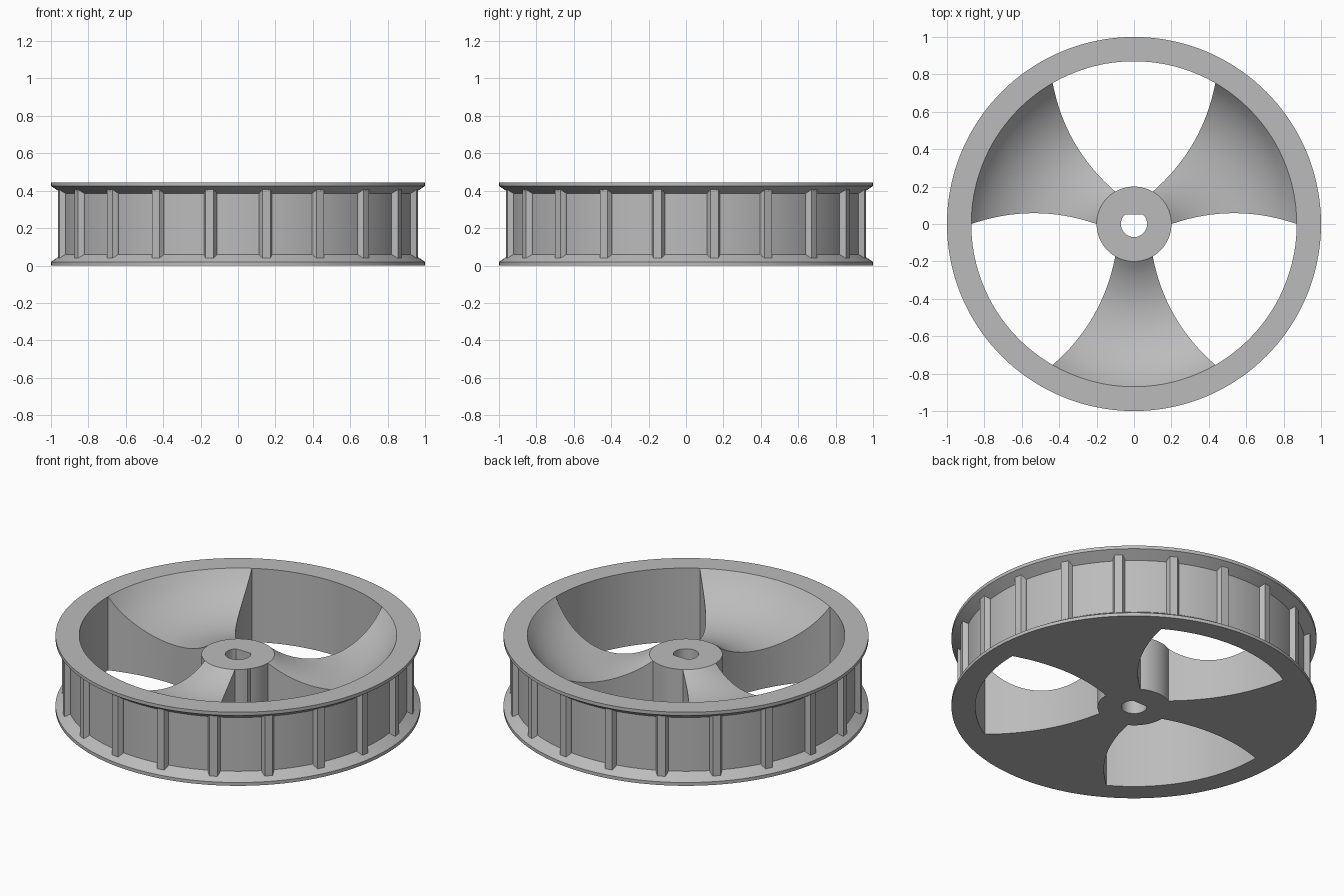
import bpy, bmesh, math

if "Cube" in bpy.data.objects:
    bpy.data.objects.remove(bpy.data.objects["Cube"])

grey = bpy.data.materials.new("plain_grey")
grey.diffuse_color = (0.5, 0.5, 0.5, 1)
grey.use_nodes = True
grey.node_tree.nodes["Principled BSDF"].inputs["Base Color"].default_value = grey.diffuse_color


def finish(name, bm):
    bmesh.ops.recalc_face_normals(bm, faces=bm.faces[:])
    me = bpy.data.meshes.new(name)
    bm.to_mesh(me)
    bm.free()
    me.materials.append(grey)
    ob = bpy.data.objects.new(name, me)
    bpy.context.collection.objects.link(ob)
    return ob


def lathe(name, profile, n=144):
    """Revolve a closed (r, z) profile about the z axis."""
    bm = bmesh.new()
    rings = [[bm.verts.new((r * math.cos(2 * math.pi * i / n),
                            r * math.sin(2 * math.pi * i / n), z))
              for r, z in profile] for i in range(n)]
    k = len(profile)
    for i in range(n):
        a, b = rings[i], rings[(i + 1) % n]
        for j in range(k):
            bm.faces.new((a[j], b[j], b[(j + 1) % k], a[(j + 1) % k]))
    return finish(name, bm)


def prism(name, outline, z0, z1):
    """Extrude a 2D outline between two heights."""
    bm = bmesh.new()
    face = bm.faces.new([bm.verts.new((x, y, z0)) for x, y in outline])
    ext = bmesh.ops.extrude_face_region(bm, geom=[face])
    for v in ext["geom"]:
        if isinstance(v, bmesh.types.BMVert):
            v.co.z = z1
    return finish(name, bm)


def cut(body, cutter):
    mod = body.modifiers.new("cut", "BOOLEAN")
    mod.operation, mod.solver, mod.object = "DIFFERENCE", "EXACT", cutter
    bpy.context.view_layer.objects.active = body
    bpy.ops.object.modifier_apply(modifier=mod.name)
    bpy.data.objects.remove(cutter)


# Wheel body: grooved rim, dished web and hub
HUB, RIM, TOP, HUB_TOP = 0.2, 0.87, 0.445, 0.33
cx, cz, R = 0.479, 0.714, 0.476
profile = [(0.02, 0), (1, 0), (1, 0.02), (0.94, 0.06), (0.94, 0.385),
           (1, 0.425), (1, TOP), (RIM, TOP)]
for i in range(1, 20):
    r = RIM + (HUB - RIM) * i / 20
    profile.append((r, cz - math.sqrt(R * R - (r - cx) ** 2)))
profile += [(HUB, HUB_TOP), (0.02, HUB_TOP)]
wheel = lathe("wheel_body", profile)

# Three openings between the spokes, sides bowed into the spokes
for k in range(3):
    mid = math.radians(90 + 120 * k)
    half = math.radians(30)
    pts = []
    for i in range(25):                      # outer arc
        a = mid - half + 2 * half * i / 24
        pts.append((RIM * math.cos(a), RIM * math.sin(a)))

    def side(sign, ts):
        a = mid + sign * half
        for t in ts:
            r = HUB + (RIM - HUB) * t
            bow = sign * 0.058 * 4 * t * (1 - t)
            pts.append((r * math.cos(a) - bow * math.sin(a),
                        r * math.sin(a) + bow * math.cos(a)))

    side(1, [1 - i / 16 for i in range(1, 16)])
    for i in range(13):                      # hub arc
        a = mid + half - 2 * half * i / 12
        pts.append((HUB * math.cos(a), HUB * math.sin(a)))
    side(-1, [i / 16 for i in range(1, 16)])
    cut(wheel, prism("spoke_opening", pts, -0.1, 0.6))

# D-shaped shaft bore
flat = math.asin(0.05 / 0.07)
sweep = math.pi + 2 * flat
bore = [(0.07 * math.cos(math.pi - flat + sweep * i / 40),
         0.07 * math.sin(math.pi - flat + sweep * i / 40)) for i in range(41)]
cut(wheel, prism("shaft_bore", bore, -0.1, 0.6))

bpy.ops.object.select_all(action="DESELECT")
wheel.select_set(True)
bpy.context.view_layer.objects.active = wheel
bpy.ops.object.shade_smooth_by_angle(angle=math.radians(25))

# Twenty tapered tread ribs in the groove, ends following the flanges
bm = bmesh.new()
for k in range(20):
    a = math.radians(9 + 18 * k)
    c, s = math.cos(a), math.sin(a)
    loops = []
    for lo, hi in ((0, 0), (1, 1)):
        loop = []
        for r, w in ((0.93, 0.034), (0.945, 0.034), (0.97, 0.022),
                     (0.97, -0.022), (0.945, -0.034), (0.93, -0.034)):
            inset = 0.058 - (max(r, 0.94) - 0.94) * 0.04 / 0.06
            z = TOP - inset if hi else inset
            loop.append(bm.verts.new((r * c - w * s, r * s + w * c, z)))
        loops.append(loop)
    bm.faces.new(loops[0])
    bm.faces.new(loops[1])
    for j in range(6):
        m = (j + 1) % 6
        bm.faces.new((loops[0][j], loops[0][m], loops[1][m], loops[1][j]))
finish("tread_ribs", bm)
